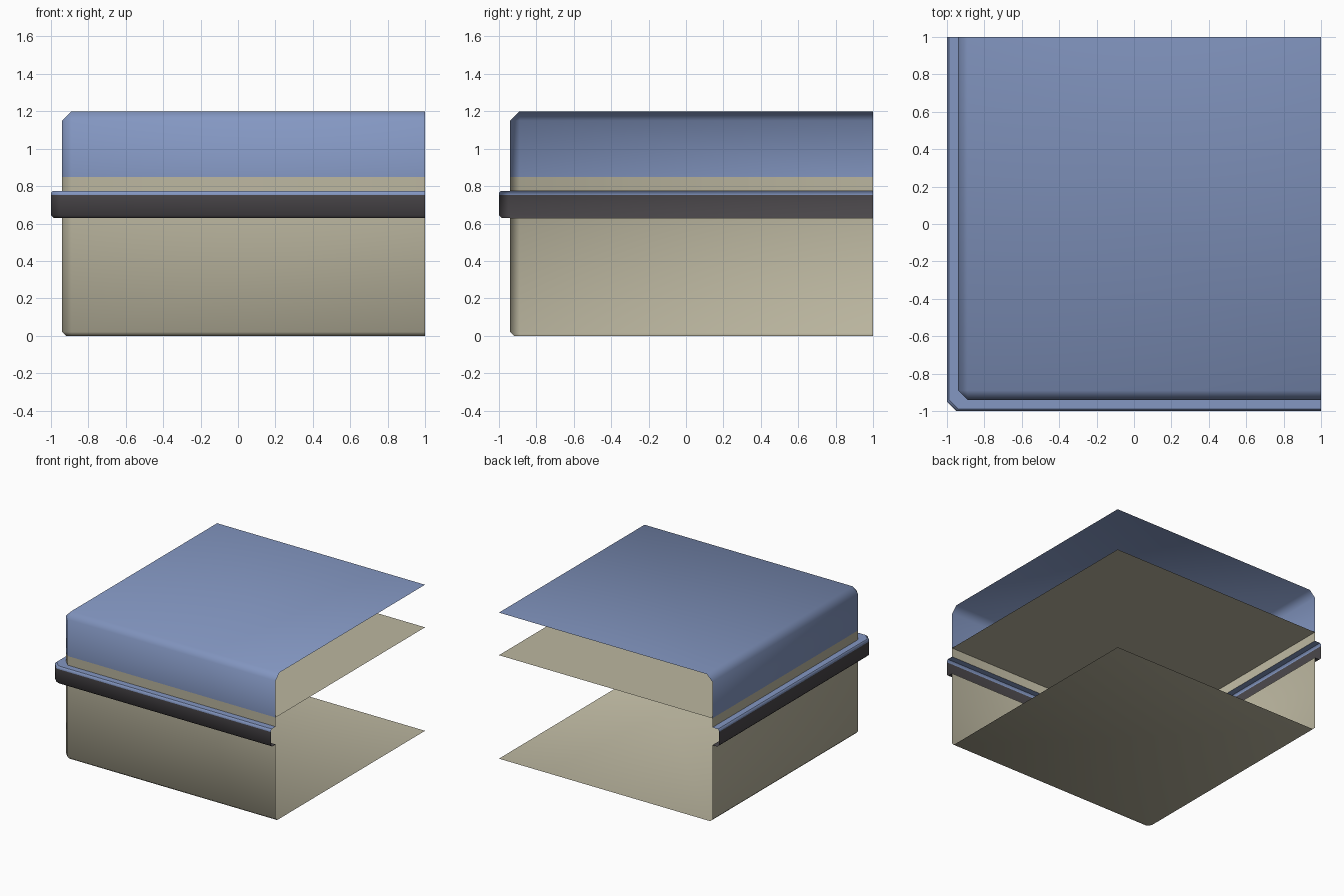
import bpy, bmesh

if "Cube" in bpy.data.objects:
    bpy.data.objects.remove(bpy.data.objects["Cube"])


def material(name, rgb):
    m = bpy.data.materials.new(name)
    m.diffuse_color = (*rgb, 1)
    m.use_nodes = True
    m.node_tree.nodes["Principled BSDF"].inputs["Base Color"].default_value = m.diffuse_color
    return m


blue = material("soft blue", (0.23, 0.31, 0.54))
cream = material("warm cream", (0.50, 0.47, 0.35))
dark = material("charcoal", (0.068, 0.062, 0.068))


def outline(bm, inset, z, cut):
    """L-shaped run along the left and front sides with a clipped corner."""
    a = -1 + inset
    pts = [(a, 1), (a, a + cut), (a + cut, a), (1, a)]
    if cut <= 0.001:
        pts = [(a, 1), (a, a), (1, a)]
    return [bm.verts.new((x, y, z)) for x, y in pts]


def shell(name, profile, bands, mats, caps=(), angle=1.05):
    """Loft rows of (inset, z, cut); bands hold one material index per step;
    caps hold (row, material, upward) for flat sheets reaching the back corner."""
    bm = bmesh.new()
    rows = [outline(bm, *p) for p in profile]
    for lo, hi, mi in zip(rows, rows[1:], bands):
        n, m = len(lo), len(hi)
        for i in range(max(n, m) - 1):
            # a three-point row repeats its corner point
            def pick(r, k):
                return r[k] if len(r) == 4 else r[(0, 1, 1, 2)[k]]
            vs = []
            for v in (pick(lo, i), pick(hi, i), pick(hi, i + 1), pick(lo, i + 1)):
                if v not in vs:
                    vs.append(v)
            bm.faces.new(vs).material_index = mi
    for row, mi, up in caps:
        r = rows[row]
        vs = r + [bm.verts.new((1, 1, r[0].co.z))]
        f = bm.faces.new(vs if up else vs[::-1])
        f.material_index = mi
    bm.normal_update()
    # walls face outward (left / front)
    for f in bm.faces:
        if f.normal.x + f.normal.y > 0.1:
            f.normal_flip()
    me = bpy.data.meshes.new(name)
    bm.to_mesh(me)
    bm.free()
    for m in mats:
        me.materials.append(m)
    ob = bpy.data.objects.new(name, me)
    bpy.context.collection.objects.link(ob)
    bpy.context.view_layer.objects.active = ob
    ob.select_set(True)
    bpy.ops.object.shade_smooth_by_angle(angle=angle)
    ob.select_set(False)
    return ob


# blue top block: beveled upper edge, open below
shell("top_block",
      [(0.06, 0.85, 0.05), (0.06, 1.15, 0.05), (0.11, 1.20, 0.0)],
      [0, 0], [blue], caps=[(2, 0, True)])

# cream band above the lip with the sheet that closes the base
shell("upper_band",
      [(0.06, 0.775, 0.05), (0.06, 0.85, 0.05)],
      [0], [cream], caps=[(1, 0, True)])

# projecting lip: charcoal below, blue rim and top
shell("lip",
      [(0.06, 0.63, 0.05), (0.015, 0.63, 0.05), (0.0, 0.645, 0.05),
       (0.0, 0.753, 0.05), (0.0, 0.765, 0.05), (0.01, 0.775, 0.05),
       (0.06, 0.775, 0.05)],
      [0, 0, 0, 1, 1, 1], [dark, blue])

# cream base with a small bevel at the floor
shell("base",
      [(0.08, 0.0, 0.03), (0.06, 0.02, 0.05), (0.06, 0.63, 0.05)],
      [0, 0], [cream], caps=[(0, 0, False)])
